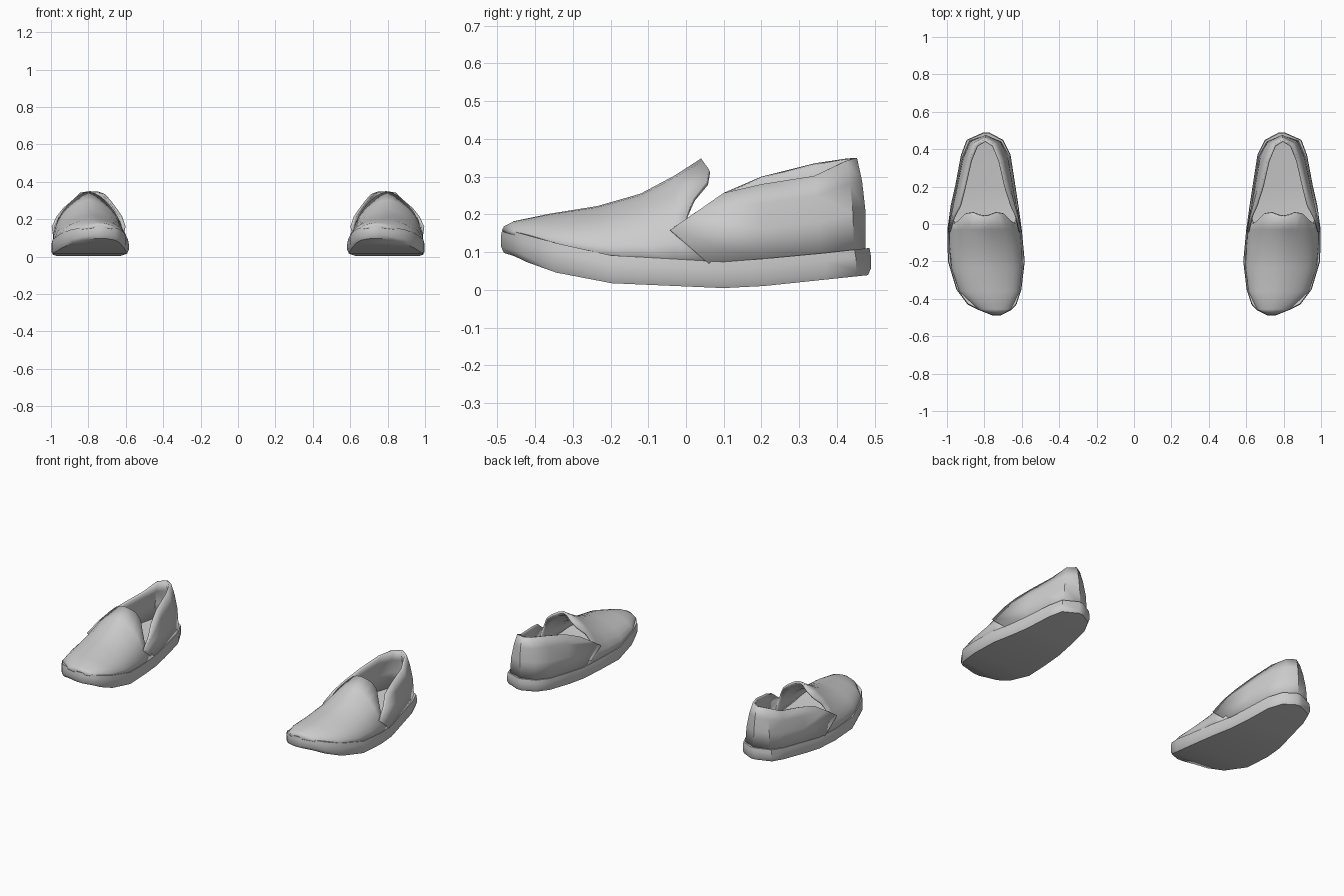
import bpy, bmesh, math
from mathutils import Vector

if "Cube" in bpy.data.objects:
    bpy.data.objects.remove(bpy.data.objects["Cube"])

grey = bpy.data.materials.new("light grey")
grey.diffuse_color = (0.6, 0.6, 0.6, 1)
grey.use_nodes = True
grey.node_tree.nodes["Principled BSDF"].inputs["Base Color"].default_value = grey.diffuse_color

# Outline of one shoe: y, inner x, outer x
OUTLINE = [(-.49, .715, .755), (-.46, .655, .83), (-.43, .628, .89), (-.35, .602, .95),
           (-.2, .584, .995), (-.03, .60, .998), (.1, .618, .98), (.21, .635, .955),
           (.37, .66, .925), (.45, .70, .895), (.49, .775, .805)]
SOLE_TOP = [(-.49, .163), (-.36, .127), (-.21, .092), (.1, .074), (.3, .09), (.49, .111)]
SOLE_BOTTOM = [(-.48, .098), (-.39, .055), (-.28, .03), (-.21, .018), (.14, .003), (.49, .039)]


def interp(table, y, col=1):
    if y <= table[0][0]:
        return table[0][col]
    for a, b in zip(table, table[1:]):
        if y <= b[0]:
            return a[col] + (b[col] - a[col]) * (y - a[0]) / (b[0] - a[0])
    return table[-1][col]


def make(name, rows, closed=False, caps=False, thickness=0.0):
    """Loft rows of points into a smooth-shaded part, mirrored for the other foot."""
    bm = bmesh.new()
    vs = [[bm.verts.new(p) for p in r] for r in rows]
    n = len(rows[0])
    for a, b in zip(vs, vs[1:]):
        for i in range(n if closed else n - 1):
            j = (i + 1) % n
            bm.faces.new((a[i], a[j], b[j], b[i]))
    if caps:
        for r in (vs[0], vs[-1]):
            for i in range(n // 2 - 1):
                bm.faces.new((r[i], r[i + 1], r[n - 2 - i], r[n - 1 - i]))
    bmesh.ops.recalc_face_normals(bm, faces=bm.faces)
    # Point the shell outwards
    centre = Vector((.79, .05, .08))
    if sum(f.normal.dot(f.calc_center_median() - centre) * f.calc_area() for f in bm.faces) < 0:
        bmesh.ops.reverse_faces(bm, faces=bm.faces)
    me = bpy.data.meshes.new(name)
    bm.to_mesh(me)
    bm.free()
    me.materials.append(grey)
    ob = bpy.data.objects.new(name, me)
    bpy.context.collection.objects.link(ob)
    bpy.ops.object.select_all(action='DESELECT')
    ob.select_set(True)
    bpy.context.view_layer.objects.active = ob
    bpy.ops.object.shade_smooth_by_angle(angle=math.radians(45))
    if thickness:
        mod = ob.modifiers.new("thickness", 'SOLIDIFY')
        mod.thickness = thickness
        mod.offset = -1
    mod = ob.modifiers.new("other foot", 'MIRROR')
    mod.use_mirror_merge = False
    return ob


# Sole: stacked outlines from the tread up to the insole
def sole_ring(scale, height):
    pts = [(r[1], r[0]) for r in OUTLINE] + [(r[2], r[0]) for r in reversed(OUTLINE)]
    ring = []
    for x, y in pts:
        mid = (interp(OUTLINE, y, 1) + interp(OUTLINE, y, 2)) / 2
        lo, hi = interp(SOLE_BOTTOM, y), interp(SOLE_TOP, y)
        ring.append((mid + (x - mid) * scale, y * (1 - (1 - scale) * .4), lo + (hi - lo) * height))
    return ring


make("sole", [sole_ring(.96, 0), sole_ring(1, .25), sole_ring(1, .7), sole_ring(.98, 1),
              sole_ring(.9, .97)], closed=True, caps=True)

# Vamp: arched sections from the toe to the raised tongue edge (y, crown height)
CROWN = [(-.483, .168), (-.456, .182), (-.36, .202), (-.235, .222), (-.12, .255),
         (-.03, .303), (.04, .348)]
rows = []
STEPS = 14
for k, (y, top) in enumerate(CROWN):
    row = []
    for i in range(STEPS + 1):
        a = math.pi * i / STEPS
        s, c = math.sin(a), math.cos(a)
        yy = y
        if k == len(CROWN) - 1:      # back edge dips forward beside the tongue
            yy = [.08, .03, .0, .02, .055, .06, .045, .04][min(i, STEPS - i)]
        xi, xo = interp(OUTLINE, yy, 1), interp(OUTLINE, yy, 2)
        half = (xo - xi) / 2 * .97
        x = (xi + xo) / 2 - half * math.copysign(abs(c) ** 1.2, c)
        base = interp(SOLE_TOP, yy) - .008
        row.append((x, yy, base + (top - base) * s))
    rows.append(row)
make("vamp", rows, thickness=.012)

# Quarter: U-shaped wall round the heel, with flaps overlapping the vamp
BASE = [(.622, .06), (.641, .2), (.665, .36), (.71, .44), (.79, .475),
        (.88, .445), (.918, .36), (.95, .2), (.983, .06)]
RIM = [(.648, .1, .257), (.68, .2, .30), (.712, .34, .335), (.748, .425, .348), (.795, .453, .35),
       (.845, .425, .342), (.88, .34, .302), (.912, .2, .28), (.937, .1, .257)]
base = [Vector((x, y, interp(SOLE_TOP, y) - .006)) for x, y in BASE]
rim = [Vector(p) for p in RIM]
mid, upper = [], []
for b, r in zip(base, rim):
    out = Vector((b.x - .79, max(0, b.y - .38), 0)).normalized()
    mid.append(b.lerp(r, .42) + out * .01)
    upper.append(b.lerp(r, .75) + out * .008)
for i, x in ((0, .601), (-1, .996)):
    mid[i] = Vector((x, -.04, .16))
    upper[i] = mid[i].lerp(rim[i], .55) + Vector((-.008 if i == 0 else .008, 0, 0))
make("quarter", [base, mid, upper, rim], thickness=.014)
